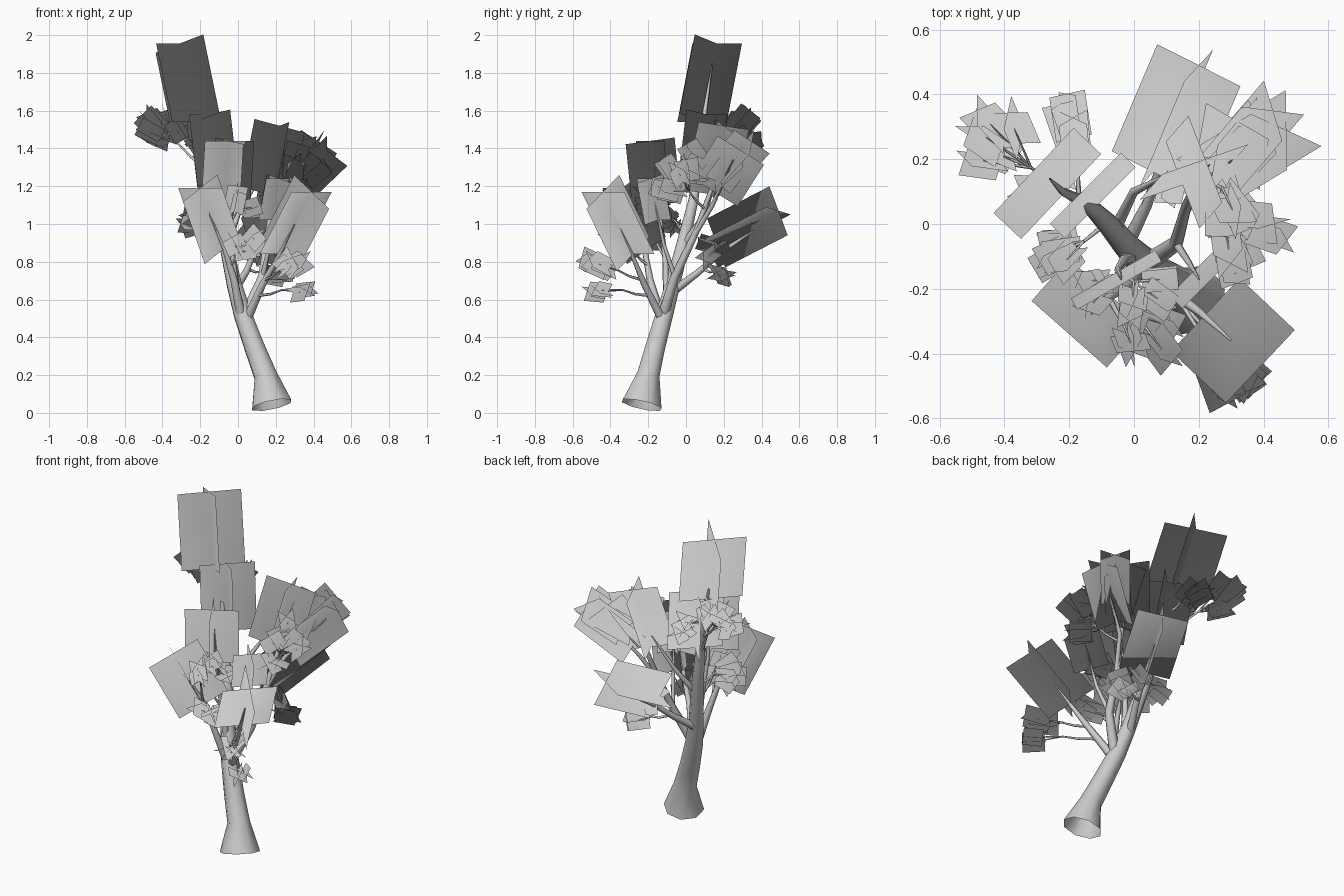
import bpy, bmesh, random
from math import cos, sin, tau
from mathutils import Vector

random.seed(4)
UP = Vector((0, 0, 1))
CROWN = Vector((.13, -.14, .5))


def finish(bm, name, leafy=False):
    """Leaf cards get rounded crown normals, so they shade as one soft ball."""
    me = bpy.data.meshes.new(name)
    bm.to_mesh(me)
    bm.free()
    for p in me.polygons:
        p.use_smooth = True
    if leafy:
        me.normals_split_custom_set_from_vertices([(v.co - CROWN).normalized() for v in me.vertices])
    ob = bpy.data.objects.new(name, me)
    bpy.context.collection.objects.link(ob)


def tube(bm, path, sides):
    """Open tapered tube through (x, y, z, radius) points."""
    pts = [Vector(p[:3]) for p in path]
    rings = []
    for i, p in enumerate(pts):
        t = (pts[min(i + 1, len(pts) - 1)] - pts[max(i - 1, 0)]).normalized()
        u = Vector((0.31, 0.95, 0))
        u = (u - t * u.dot(t)).normalized()
        v = t.cross(u)
        rings.append([bm.verts.new(p + path[i][3] * (cos(k * tau / sides) * u + sin(k * tau / sides) * v))
                      for k in range(sides)])
    for a, b in zip(rings, rings[1:]):
        for k in range(sides):
            j = (k + 1) % sides
            bm.faces.new((a[k], a[j], b[j], b[k]))


def crossed_cards(bm, base, tip, width, roll=0):
    """Two flat leaf cards crossing along the base-tip axis, facing outward."""
    base, tip = Vector(base), Vector(tip)
    ax = (tip - base).normalized()
    s = ax.cross(UP).normalized()
    n = s.cross(ax)
    for a in (roll, roll + tau / 4):
        h = (s * cos(a) + n * sin(a)) * width / 2
        if h.cross(ax).dot((base + tip) / 2 - CROWN) < 0:
            h = -h
        bm.faces.new([bm.verts.new(q) for q in (base - h, base + h, tip + h, tip - h)])


# Trunk: flared open foot, leaning to back left
bm = bmesh.new()
tube(bm, [(.178, -.235, .042, .113), (.145, -.2, .2, .064), (.09, -.165, .34, .057),
          (.025, -.115, .52, .05), (-.02, -.07, .68, .042), (-.07, -.01, .92, .036),
          (-.12, .04, 1.13, .028), (-.16, .07, 1.35, .02), (-.22, .1, 1.6, .012),
          (-.26, .14, 1.85, .003)], 8)
finish(bm, "trunk")

# Main branches
branches = [
    [(.04, -.12, .52, .03), (.13, -.06, .72, .024), (.16, .05, .95, .018), (.2, .14, 1.2, .012), (.24, .2, 1.42, .003)],
    [(.16, .04, .93, .014), (.22, .14, 1.1, .012), (.42, .25, 1.34, .003)],
    [(.05, -.13, .5, .025), (.13, -.22, .68, .019), (.2, -.27, .8, .013), (.3, -.36, 1.0, .003)],
    [(.02, -.13, .5, .026), (-.02, -.19, .7, .02), (-.07, -.22, .87, .014), (-.15, -.29, 1.05, .003)],
    [(.0, -.1, .58, .022), (-.03, -.11, .82, .016), (-.05, -.14, 1.05, .011), (-.04, -.17, 1.35, .003)],
    [(-.02, -.06, .65, .023), (.04, .06, .74, .018), (.09, .2, .86, .013), (.16, .4, .99, .003)],
    [(.13, -.06, .72, .014), (.17, -.12, .9, .01), (.2, -.17, 1.15, .003)],
    [(-.06, -.02, .88, .02), (.0, .1, 1.05, .014), (.12, .16, 1.25, .004)],
]
bm = bmesh.new()
for b in branches:
    tube(bm, b, 6)
finish(bm, "branches")

# Large leaf cards at branch ends: base, tip, width, roll
large = [
    ((-.225, .085, 1.54), (-.31, .165, 1.955), .36, 0),
    ((-.105, .065, 1.2), (-.15, .11, 1.58), .31, 0),
    ((-.065, -.155, 1.1), (-.045, -.19, 1.44), .3, 0),
    ((.22, -.28, .84), (.39, -.44, 1.17), .31, 0),
    ((-.085, -.21, .86), (-.2, -.34, 1.19), .31, 0),
    ((.06, .16, .9), (.2, .49, 1.07), .29, .15),
    ((.15, .12, 1.16), (.22, .2, 1.52), .29, .5),
    ((.24, .15, 1.17), (.47, .29, 1.39), .29, .75),
    ((.18, -.15, 1.02), (.22, -.19, 1.24), .2, 0),
]
bm = bmesh.new()
for l in large:
    crossed_cards(bm, *l)
finish(bm, "large_leaf_cards", True)

# Twigs with small leaf cards: twig start, cluster centre, spread, count, size
clusters = [
    ((-.18, .08, 1.3), (-.43, .25, 1.5), .07, 5, .13),
    ((-.17, .08, 1.4), (-.18, .3, 1.42), .04, 3, .12),
    ((-.09, .0, .95), (-.21, -.1, 1.04), .07, 5, .11),
    ((.18, .1, 1.08), (.36, -.05, 1.22), .07, 5, .13),
    ((.2, .14, 1.2), (.33, .09, 1.31), .06, 4, .13),
    ((.22, .14, 1.15), (.36, .24, 1.36), .06, 3, .22),
    ((.1, -.19, .62), (.34, -.46, .65), .02, 2, .11),
    ((.13, -.22, .7), (.29, -.47, .77), .03, 3, .13),
    ((.05, .1, .76), (.2, .18, .71), .03, 3, .11),
    ((.09, .2, .86), (.16, .15, .88), .05, 3, .1),
    ((-.04, -.2, .78), (.04, -.34, .89), .06, 4, .11),
    ((-.05, -.14, 1.0), (.04, -.21, 1.12), .06, 4, .1),
    ((-.03, -.11, .82), (-.09, -.22, 1.0), .06, 3, .1),
    ((-.07, -.24, .9), (.0, -.37, 1.12), .03, 2, .11),
    ((-.15, .06, 1.2), (-.28, .13, 1.46), .05, 3, .11),
]
twigs, leaves = bmesh.new(), bmesh.new()
for start, centre, spread, count, size in clusters:
    s, c = Vector(start), Vector(centre)
    fork = s.lerp(c, .55) + Vector((0, 0, .015))
    tube(twigs, [(*s, .009), (*s.lerp(c, .3), .007), (*fork, .005)], 5)
    for i in range(count):
        p = c + spread * Vector([random.uniform(-1, 1) for _ in range(3)])
        d = ((p - fork).normalized() + UP * .15).normalized()
        k = size * random.uniform(.9, 1.1)
        tube(twigs, [(*fork, .005), (*fork.lerp(p, .5), .004), (*p, .0015)], 4)
        crossed_cards(leaves, p - d * k * .55, p + d * k * .55, k * .95, random.uniform(.3, 1.3))
finish(twigs, "twigs")
finish(leaves, "small_leaf_cards", True)
